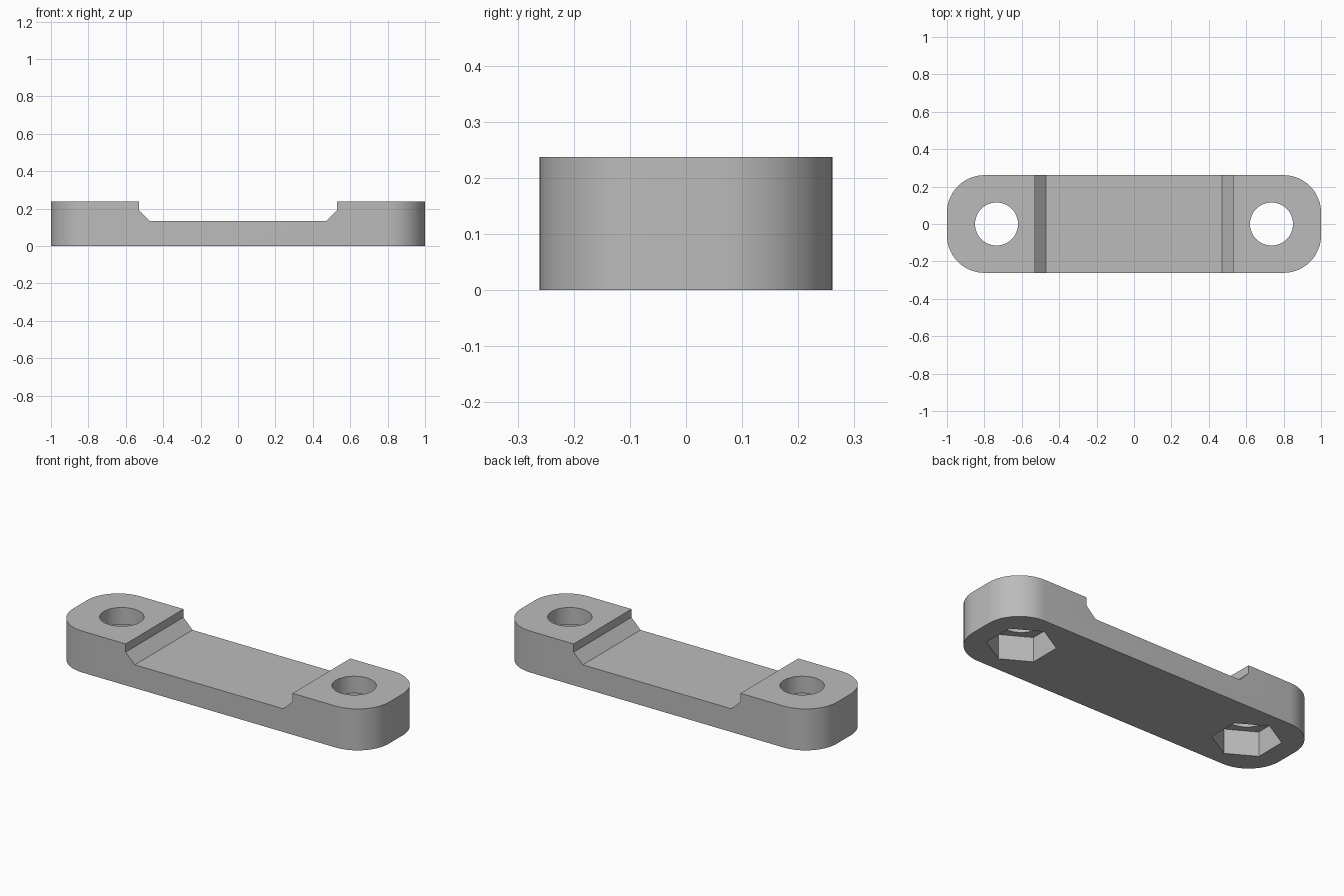
import bpy
import bmesh
from math import cos, sin, pi

if "Cube" in bpy.data.objects:
    bpy.data.objects.remove(bpy.data.objects["Cube"])

HALF_LENGTH, HALF_WIDTH, CORNER = 1.0, 0.261, 0.2
TOP, WAIST, STEP = 0.237, 0.133, 0.19
HOLE_X, HOLE_R, NUT_R, NUT_DEPTH = 0.735, 0.115, 0.177, 0.14

grey = bpy.data.materials.new("mid_grey")
grey.use_nodes = True
COLOUR = (0.5, 0.5, 0.5, 1)
grey.diffuse_color = COLOUR
grey.node_tree.nodes["Principled BSDF"].inputs["Base Color"].default_value = COLOUR


def prism(name, outline, direction):
    """Extrude a closed outline of 3D points along a direction."""
    bm = bmesh.new()
    face = bm.faces.new([bm.verts.new(p) for p in outline])
    new = bmesh.ops.extrude_face_region(bm, geom=[face])["geom"]
    verts = [v for v in new if isinstance(v, bmesh.types.BMVert)]
    bmesh.ops.translate(bm, verts=verts, vec=direction)
    bmesh.ops.recalc_face_normals(bm, faces=bm.faces)
    mesh = bpy.data.meshes.new(name)
    bm.to_mesh(mesh)
    bm.free()
    mesh.materials.append(grey)
    obj = bpy.data.objects.new(name, mesh)
    bpy.context.collection.objects.link(obj)
    return obj


def ring(x, y, radius, z, sides, start=0.0, sweep=2 * pi):
    return [(x + radius * cos(start + sweep * i / sides),
             y + radius * sin(start + sweep * i / sides), z) for i in range(sides)]


# Bar with rounded corners
outline = []
for k, (sx, sy) in enumerate([(1, 1), (-1, 1), (-1, -1), (1, -1)]):
    cx, cy = sx * (HALF_LENGTH - CORNER), sy * (HALF_WIDTH - CORNER)
    outline += ring(cx, cy, CORNER, 0, 16, k * pi / 2, pi / 2 * 16 / 15)
bar = prism("clamp_bar", outline, (0, 0, TOP))

# Lowered waist with a vertical lip and chamfer at each end
half = [(0.47, WAIST), (0.528, STEP), (0.528, TOP + 0.1)]
profile = half + [(-x, z) for x, z in reversed(half)]
cutters = [prism("waist_cutter", [(x, -0.5, z) for x, z in profile], (0, 1, 0))]

# Bolt holes with hexagonal nut pockets underneath
for side, label in ((1, "left"), (-1, "right")):
    x = side * HOLE_X
    cutters.append(prism(label + "_hole_cutter",
                         ring(x, 0, HOLE_R, -0.1, 48), (0, 0, 0.5)))
    cutters.append(prism(label + "_nut_cutter",
                         ring(x, 0, NUT_R, -0.1, 6, pi / 6), (0, 0, 0.1 + NUT_DEPTH)))

for cutter in cutters:
    cutter.hide_render = True
    cutter.hide_viewport = True
    cut = bar.modifiers.new(cutter.name, "BOOLEAN")
    cut.operation = "DIFFERENCE"
    cut.solver = "EXACT"
    cut.object = cutter

# Bake the cuts, drop the cutters and shade the curved walls smooth
graph = bpy.context.evaluated_depsgraph_get()
baked = bpy.data.meshes.new_from_object(bar.evaluated_get(graph))
bar.modifiers.clear()
bar.data = baked
for cutter in cutters:
    bpy.data.objects.remove(cutter)
bpy.ops.object.select_all(action="DESELECT")
bar.select_set(True)
bpy.context.view_layer.objects.active = bar
bpy.ops.object.shade_smooth_by_angle(angle=pi / 6)
